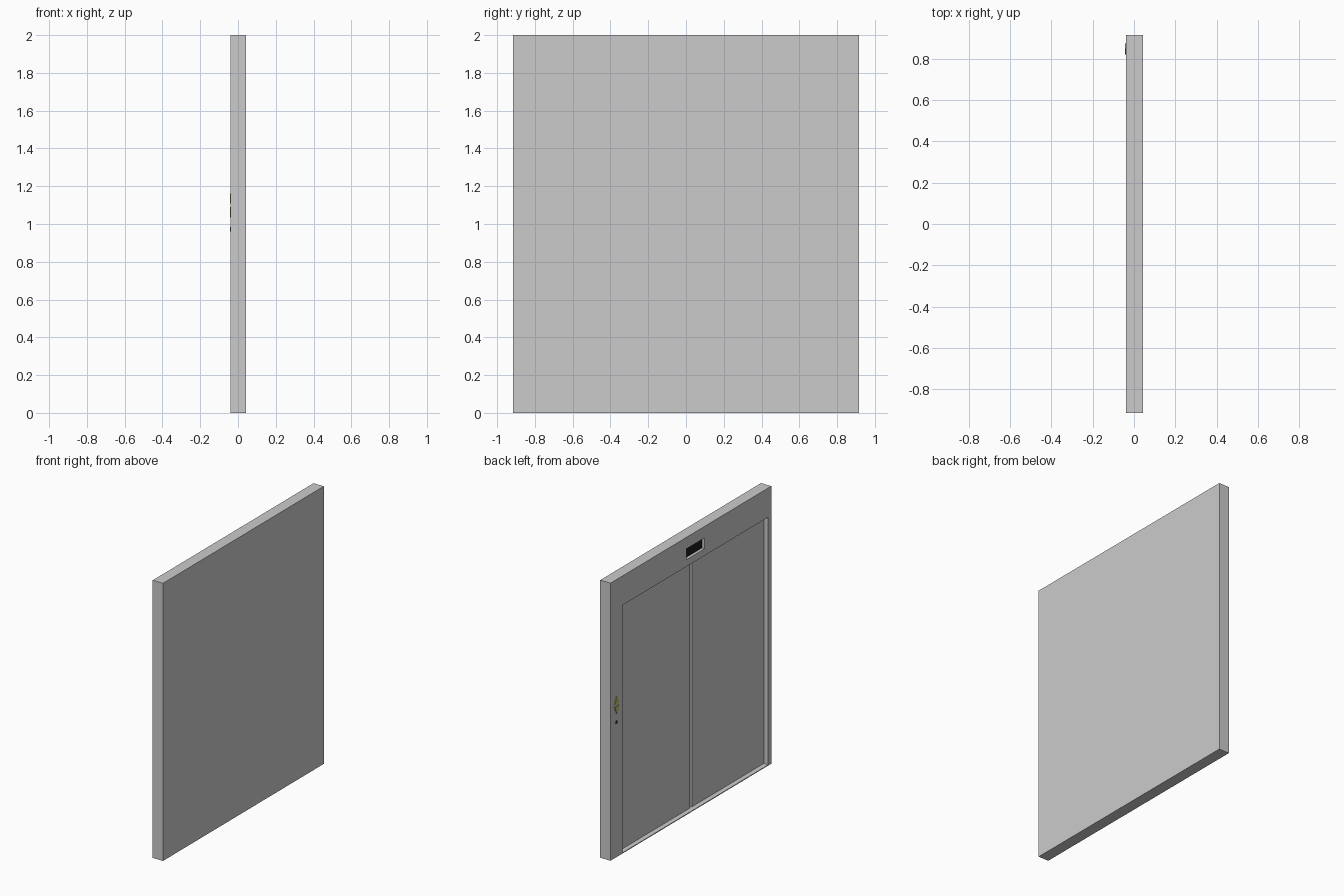
import bpy, bmesh, math
from mathutils import Matrix

if "Cube" in bpy.data.objects:
    bpy.data.objects.remove(bpy.data.objects["Cube"])

FRONT, BACK = -0.039, 0.043      # door side faces -x
Y0, Y1, TOP = -0.88, 0.778, 1.789  # doorway limits
SILL = 0.006
MID = (Y0 + Y1) / 2
DOOR_X = FRONT + 0.035


def paint(ob, name, rgb):
    m = bpy.data.materials.new(name)
    m.diffuse_color = (*rgb, 1)
    m.use_nodes = True
    m.node_tree.nodes["Principled BSDF"].inputs["Base Color"].default_value = m.diffuse_color
    ob.data.materials.append(m)


def finish(bm, name):
    bmesh.ops.recalc_face_normals(bm, faces=bm.faces)
    me = bpy.data.meshes.new(name)
    bm.to_mesh(me)
    bm.free()
    ob = bpy.data.objects.new(name, me)
    bpy.context.collection.objects.link(ob)
    return ob


def box(name, lo, hi):
    bm = bmesh.new()
    c = [(a + b) / 2 for a, b in zip(lo, hi)]
    s = [b - a for a, b in zip(lo, hi)]
    bmesh.ops.create_cube(bm, size=1, matrix=Matrix.Translation(c) @ Matrix.Diagonal((*s, 1)))
    return finish(bm, name)


def plate(name, outline, x0, x1):
    """Extrude a (y, z) outline along x."""
    bm = bmesh.new()
    f = bm.faces.new([bm.verts.new((x0, y, z)) for y, z in outline])
    r = bmesh.ops.extrude_face_region(bm, geom=[f])
    for v in r["geom"]:
        if isinstance(v, bmesh.types.BMVert):
            v.co.x = x1
    return finish(bm, name)


# Wall slab with doorway and display recess cut out
wall = box("wall_frame", (FRONT, -0.915, 0), (BACK, 0.915, 2))
cutters = [
    box("doorway_cutter", (FRONT - 0.1, Y0, SILL), (DOOR_X + 0.02, Y1, TOP)),
    box("display_cutter", (FRONT - 0.1, MID - 0.103, 1.839), (FRONT + 0.024, MID + 0.103, 1.917)),
]
for c in cutters:
    mod = wall.modifiers.new(c.name, "BOOLEAN")
    mod.operation, mod.solver, mod.object = "DIFFERENCE", "EXACT", c
    bpy.context.view_layer.objects.active = wall
    bpy.ops.object.modifier_apply(modifier=mod.name)
for c in cutters:
    bpy.data.objects.remove(c)

# Two sliding door panels with a narrow centre gap
for side, a, b in (("left", MID + 0.011, Y1), ("right", Y0, MID - 0.011)):
    box("door_panel_" + side, (DOOR_X, a, SILL), (DOOR_X + 0.02, b, TOP))

# Display screen at the back of its recess
screen = box("display_screen", (FRONT + 0.021, MID - 0.103, 1.839), (FRONT + 0.025, MID + 0.103, 1.917))
paint(screen, "black", (0.01, 0.01, 0.01))

# Call arrows
BY = 0.847
for name, base, tip in (("up_arrow", 1.108, 1.162), ("down_arrow", 1.09, 1.034)):
    tri = plate(name, [(BY - 0.027, base), (BY + 0.027, base), (BY, tip)], FRONT + 0.003, -0.043)
    paint(tri, name + "_yellow", (0.5, 0.48, 0.08))

# Small round lock below the arrows
ring = [(BY + 0.013 * math.cos(t * math.tau / 16), 0.972 + 0.013 * math.sin(t * math.tau / 16)) for t in range(16)]
lock = plate("key_lock", ring, FRONT + 0.003, -0.0415)
paint(lock, "dark_grey", (0.05, 0.05, 0.05))
